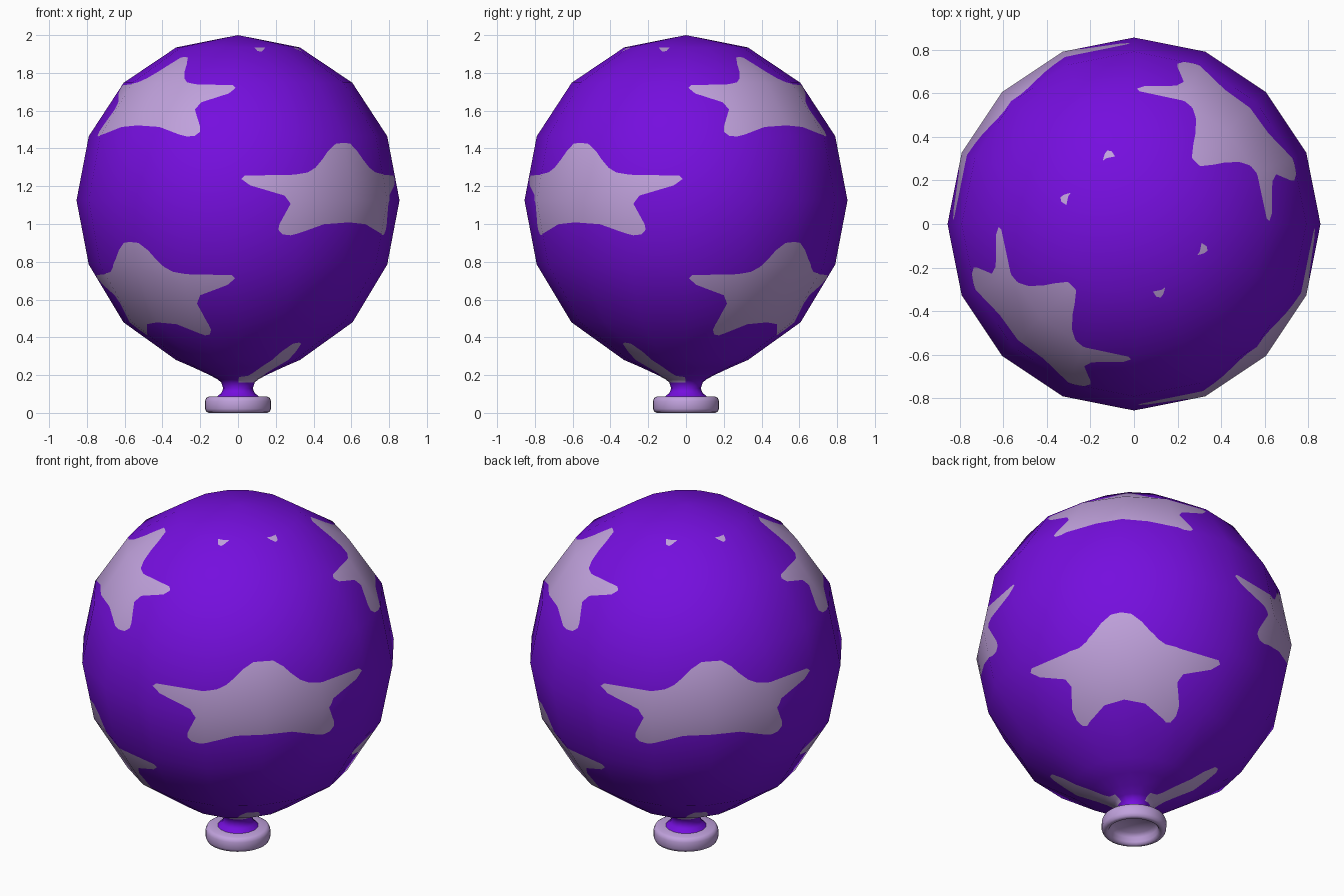
import bpy, bmesh, math
from mathutils import Vector

if "Cube" in bpy.data.objects:
    bpy.data.objects.remove(bpy.data.objects["Cube"])


def material(name, rgb):
    m = bpy.data.materials.new(name)
    m.diffuse_color = (*rgb, 1)
    m.use_nodes = True
    m.node_tree.nodes["Principled BSDF"].inputs["Base Color"].default_value = m.diffuse_color
    return m


PURPLE = material("purple", (0.178, 0.0045, 0.73))
LILAC = material("lilac", (0.53, 0.36, 0.72))

# Balloon profile (radius, height), top to neck
PROFILE = [(0, 2.0), (.327, 1.935), (.605, 1.748), (.79, 1.465), (.855, 1.125),
           (.79, .785), (.607, .48), (.328, .28), (.235, .24), (.16, .205),
           (.108, .178), (.088, .16), (.078, .13), (.088, .105), (.12, .08)]
SIDES = 16
STEP = 360 / SIDES

# Half outline of a rounded star: (degrees from its axis, share of height from tip)
HALF = [(0, 0), (4, .01), (8, .09), (11, .18), (14.5, .27), (18, .32), (24, .345),
        (42.5, .355), (43.8, .39), (40.5, .46), (28, .57), (25.8, .66), (29.5, .88),
        (29.8, .94), (28, .99), (25, 1.0), (21, .97), (11, .88), (0, .86)]
# Stars: (azimuth, tip height, foot height), repeated on the opposite side
STARS = [(45, 1.885, 1.463), (45, .905, .41), (-45, 2.36, 1.912),
         (-45, 1.43, .94), (-45, .372, -.14)]
STAR_LOW, STAR_HIGH = .16, 1.935


def star_outline(az, tip, foot):
    pts = HALF + [(-a, t) for a, t in HALF[-2:0:-1]]
    return [((az + a) / STEP, tip + (foot - tip) * t) for a, t in pts]


def inside(p, poly):
    hit = False
    for (x1, y1), (x2, y2) in zip(poly, poly[1:] + poly[:1]):
        if (y1 > p.y) != (y2 > p.y) and p.x < x1 + (p.y - y1) * (x2 - x1) / (y2 - y1):
            hit = not hit
    return hit


def row_at(z):
    for i in range(len(PROFILE) - 1):
        z0, z1 = PROFILE[i][1], PROFILE[i + 1][1]
        if z >= z1 - 1e-6:
            return i, min(1, max(0, (z0 - z) / (z0 - z1)))
    return len(PROFILE) - 2, 1.0


def facet_point(u, z):
    i, f = row_at(z)
    r = PROFILE[i][0] * (1 - f) + PROFILE[i + 1][0] * f
    k = math.floor(u + 1e-6)
    g = u - k
    a, b = math.radians(k * STEP), math.radians((k + 1) * STEP)
    return Vector((r * (math.cos(a) * (1 - g) + math.cos(b) * g),
                   r * (math.sin(a) * (1 - g) + math.sin(b) * g), z))


def ring_normal(i):
    if i == 0:
        return Vector((0, 1))
    p, q = PROFILE[i - 1], PROFILE[min(i + 1, len(PROFILE) - 1)]
    return Vector((p[1] - q[1], q[0] - p[0])).normalized()


def smooth_normal(co):
    i, f = row_at(co.z)
    n = ring_normal(i).lerp(ring_normal(i + 1), f).normalized()
    a = math.atan2(co.y, co.x)
    return (n.x * math.cos(a), n.x * math.sin(a), n.y)


# Balloon skin: cut the stars into an unrolled grid, then wrap it round
def build_balloon():
    bm = bmesh.new()
    first = -90 / STEP
    grid = [[bm.verts.new((first + k, z, 0)) for k in range(SIDES + 1)] for _, z in PROFILE]
    for top, low in zip(grid, grid[1:]):
        for k in range(SIDES):
            bm.faces.new((low[k], low[k + 1], top[k + 1], top[k]))
    outlines = [star_outline(az + turn, t, f) for az, t, f in STARS for turn in (0, 180)]
    for poly in outlines:
        for (x1, y1), (x2, y2) in zip(poly, poly[1:] + poly[:1]):
            near = []
            for f in bm.faces:
                xs = [v.co.x for v in f.verts]
                ys = [v.co.y for v in f.verts]
                if (max(xs) > min(x1, x2) and min(xs) < max(x1, x2)
                        and max(ys) > min(y1, y2) - 1e-5 and min(ys) < max(y1, y2) + 1e-5
                        and max(ys) > STAR_LOW + 1e-4 and min(ys) < STAR_HIGH - 1e-4):
                    near.append(f)
            if near:
                geom = set(near)
                for f in near:
                    geom.update(f.edges)
                    geom.update(f.verts)
                bmesh.ops.bisect_plane(bm, geom=list(geom), dist=1e-5,
                                       plane_co=(x1, y1, 0), plane_no=(y2 - y1, x1 - x2, 0))
    for f in bm.faces:
        c = f.calc_center_median()
        f.smooth = True
        if STAR_LOW < c.y < STAR_HIGH and any(inside(c, p) for p in outlines):
            f.material_index = 1
    for v in bm.verts:
        v.co = facet_point(v.co.x, v.co.y)
    bmesh.ops.remove_doubles(bm, verts=bm.verts, dist=1e-5)
    me = bpy.data.meshes.new("balloon_skin")
    bm.to_mesh(me)
    bm.free()
    me.materials.append(PURPLE)
    me.materials.append(LILAC)
    me.normals_split_custom_set_from_vertices([smooth_normal(v.co) for v in me.vertices])
    bpy.context.collection.objects.link(bpy.data.objects.new("balloon_skin", me))


# Rolled mouth ring with a recessed underside
def build_mouth():
    prof = [(0, .07), (.11, .06), (.128, .04), (.132, .015), (.142, .003), (.155, 0),
            (.168, .006), (.175, .022), (.175, .063), (.168, .079), (.155, .086), (.1, .088)]
    n = 32
    bm = bmesh.new()
    rings = [[bm.verts.new((r * math.cos(2 * math.pi * k / n),
                            r * math.sin(2 * math.pi * k / n), z)) for k in range(n)]
             for r, z in prof]
    for a, b in zip(rings, rings[1:]):
        for k in range(n):
            j = (k + 1) % n
            bm.faces.new((a[k], a[j], b[j], b[k])).smooth = True
    bmesh.ops.remove_doubles(bm, verts=bm.verts, dist=1e-5)
    me = bpy.data.meshes.new("mouth_ring")
    bm.to_mesh(me)
    bm.free()
    me.materials.append(LILAC)
    bpy.context.collection.objects.link(bpy.data.objects.new("mouth_ring", me))


build_balloon()
build_mouth()
